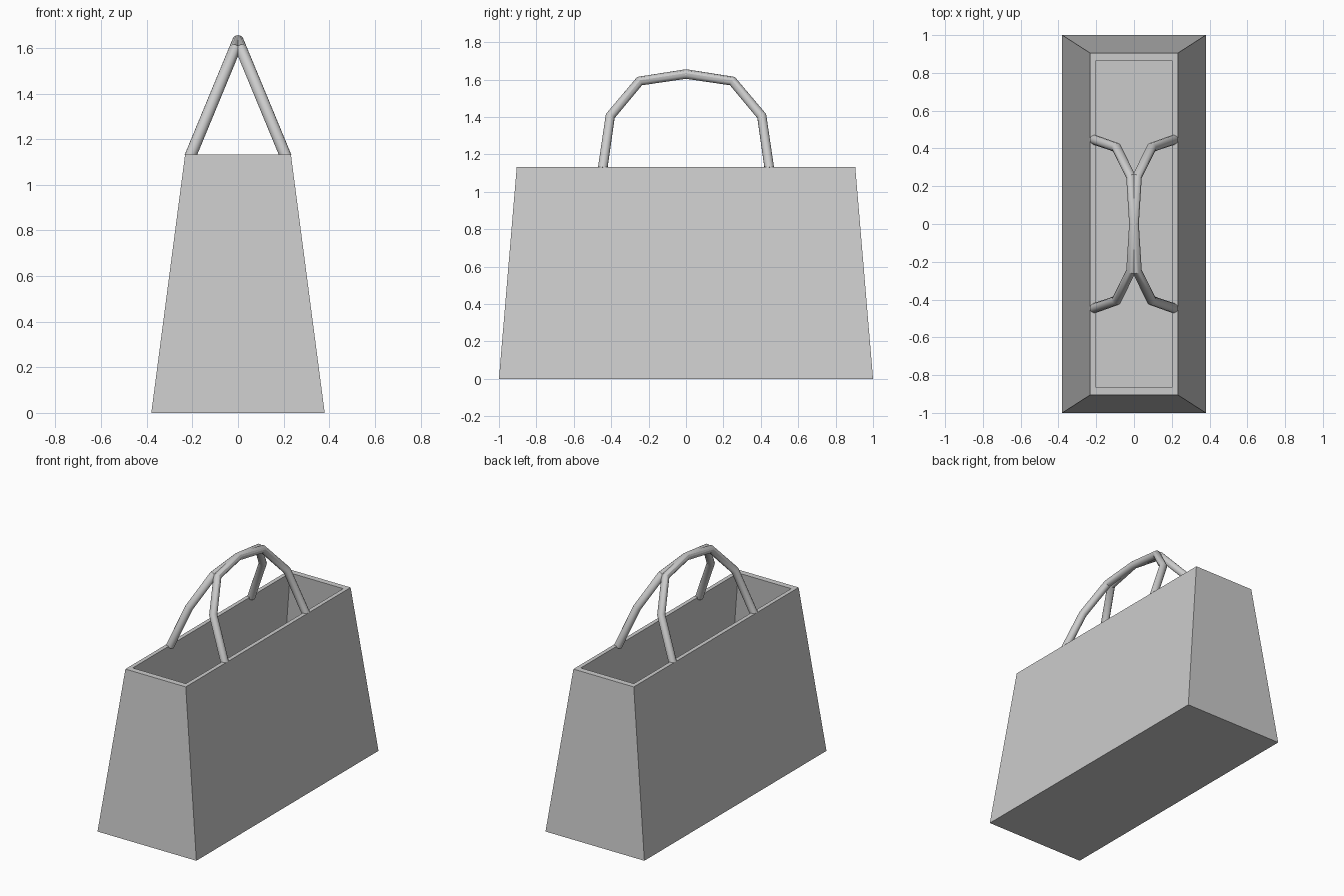
import bpy, bmesh

if "Cube" in bpy.data.objects:
    bpy.data.objects.remove(bpy.data.objects["Cube"])

# Bag body: open-topped tapered box with wall thickness
bm = bmesh.new()

def ring(hx, hy, z):
    return [bm.verts.new((sx * hx, sy * hy, z))
            for sx, sy in ((-1, -1), (1, -1), (1, 1), (-1, 1))]

# outer bottom, outer rim, inner rim, inner floor
rings = [ring(0.38, 1.0, 0), ring(0.232, 0.905, 1.132),
         ring(0.204, 0.864, 1.132), ring(0.346, 0.955, 0.035)]
for a, b in zip(rings, rings[1:]):
    for i in range(4):
        j = (i + 1) % 4
        bm.faces.new((a[i], a[j], b[j], b[i]))
bm.faces.new(rings[0][::-1])
bm.faces.new(rings[-1])
bmesh.ops.recalc_face_normals(bm, faces=bm.faces)
mesh = bpy.data.meshes.new("bag_body")
bm.to_mesh(mesh)
bm.free()
bpy.context.collection.objects.link(bpy.data.objects.new("bag_body", mesh))

# Handles: faceted arches leaning inward until they meet at the top
HALF = [(0.446, 1.122), (0.405, 1.405), (0.248, 1.592)]
PATH = HALF + [(0, 1.63)] + [(-y, z) for y, z in reversed(HALF)]

def handle(name, side):
    curve = bpy.data.curves.new(name, 'CURVE')
    curve.dimensions = '3D'
    curve.bevel_depth = 0.026
    curve.bevel_resolution = 4
    curve.use_fill_caps = True
    spline = curve.splines.new('POLY')
    spline.points.add(len(PATH) - 1)
    for p, (y, z) in zip(spline.points, PATH):
        p.co = (side * 0.207 * (1.63 - z) / 0.5, y, z, 1)
    obj = bpy.data.objects.new(name, curve)
    bpy.context.collection.objects.link(obj)
    bpy.ops.object.select_all(action='DESELECT')
    obj.select_set(True)
    bpy.context.view_layer.objects.active = obj
    bpy.ops.object.convert(target='MESH')
    bpy.ops.object.shade_smooth_by_angle(angle=0.54)

handle("left_handle", -1)
handle("right_handle", 1)
